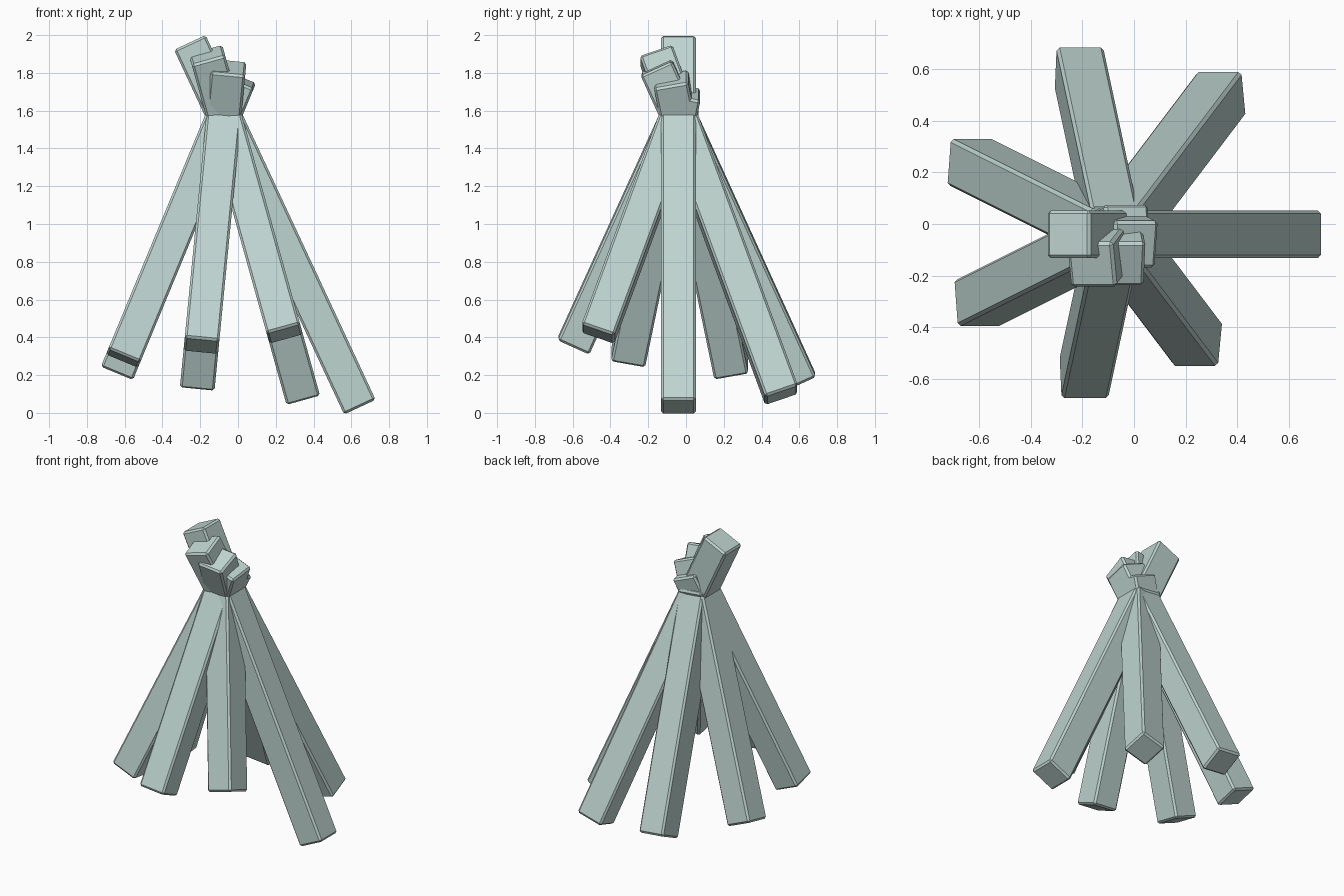
import bpy
from math import sin, cos, pi, radians
from mathutils import Vector, Euler

cube = bpy.data.objects.get("Cube")
if cube:
    bpy.data.objects.remove(cube, do_unlink=True)

# One pale blue-green colour for all the beams
pale = bpy.data.materials.new("pale_blue_green")
pale.use_nodes = True
colour = (0.52, 0.66, 0.63, 1)
pale.diffuse_color = colour
pale.node_tree.nodes["Principled BSDF"].inputs["Base Color"].default_value = colour

COUNT = 7
CROSSING = Vector((-0.075, -0.04, 1.575))
TILT = radians(25)
WIDTH = 0.184
SHRINK = 0.0715   # each beam loses this much at both ends


def beam(index):
    """A chamfered square beam leaning through the shared crossing point."""
    angle = 2 * pi * index / COUNT
    upper = 0.426 - SHRINK * index
    lower = 1.704 - SHRINK * index
    turn = Euler((TILT * sin(angle), -TILT * cos(angle), 0))
    axis = turn.to_matrix() @ Vector((0, 0, 1))
    bpy.ops.mesh.primitive_cube_add(
        size=1, location=CROSSING + axis * (upper - lower) / 2, rotation=turn)
    obj = bpy.context.object
    obj.name = f"beam_{index + 1}"
    obj.scale = (WIDTH, WIDTH, upper + lower)
    bpy.ops.object.transform_apply(location=False, rotation=False, scale=True)
    chamfer = obj.modifiers.new("chamfer", "BEVEL")
    chamfer.width = 0.012
    chamfer.segments = 1
    obj.data.materials.append(pale)


# Bundle of beams fanned evenly around the crossing
for i in range(COUNT):
    beam(i)
